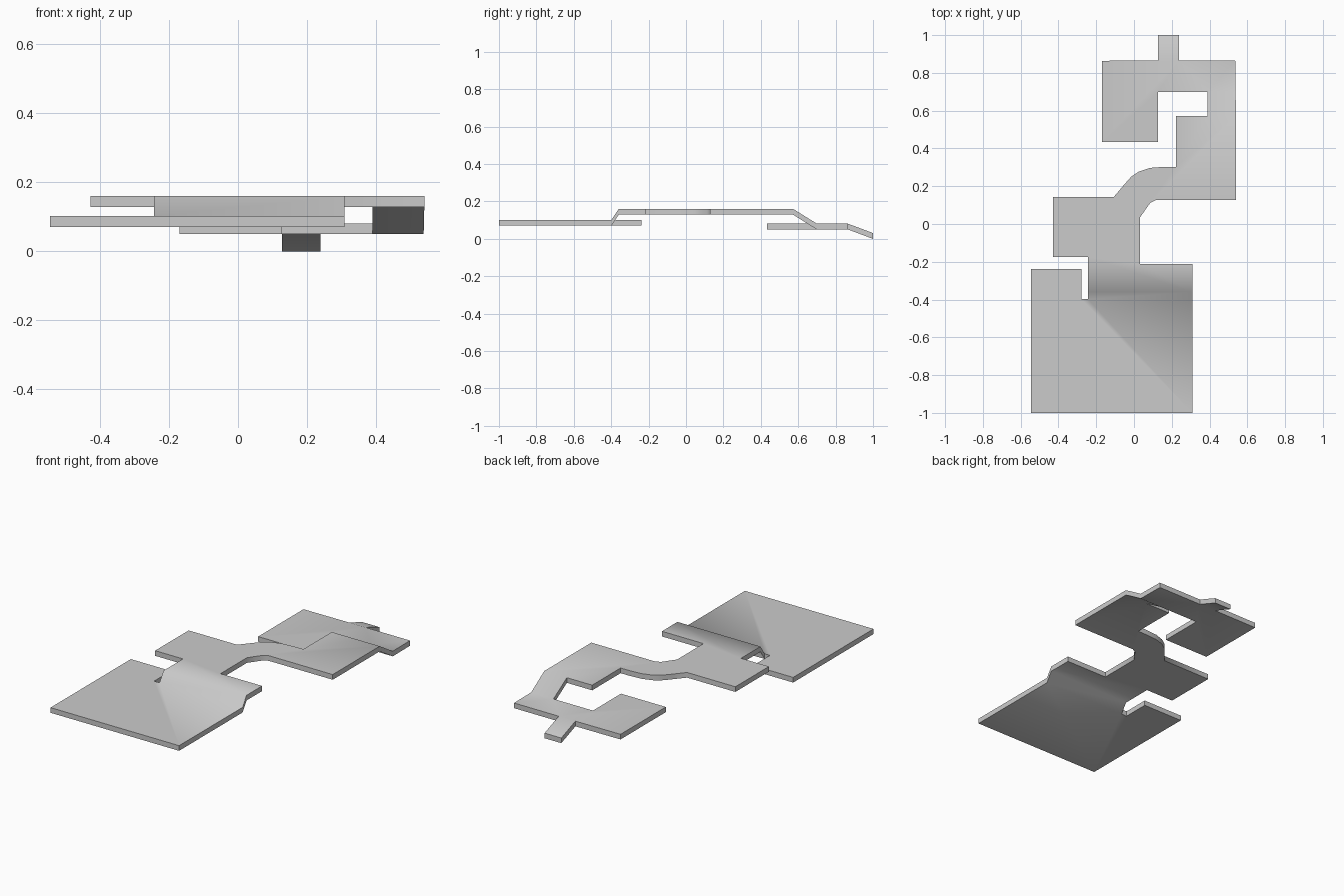
import bpy, bmesh, math

if "Cube" in bpy.data.objects:
    bpy.data.objects.remove(bpy.data.objects["Cube"])

T = 0.031                      # sheet thickness
FRONT, HIGH, BACK = 0.102, 0.16, 0.081   # top heights of the three levels


def level(points, z):
    return [(x, y, z) for x, y in points]


def ramp(x0, x1, y0, y1, z0, z1):
    return [(x0, y0, z0), (x1, y0, z0), (x1, y1, z1), (x0, y1, z1)]


def bent_sheet(name, panels):
    """Join panels along shared edges and give them vertical thickness."""
    bm = bmesh.new()
    for pts in panels:
        bm.faces.new([bm.verts.new(p) for p in pts])
    bmesh.ops.remove_doubles(bm, verts=bm.verts[:], dist=0.0005)
    faces, rim = bm.faces[:], [e for e in bm.edges if e.is_boundary]
    low = {v: bm.verts.new((v.co.x, v.co.y, v.co.z - T)) for v in bm.verts[:]}
    for f in faces:
        bm.faces.new([low[v] for v in reversed(f.verts)])
    for e in rim:
        a, b = e.verts
        bm.faces.new([a, b, low[b], low[a]])
    bmesh.ops.recalc_face_normals(bm, faces=bm.faces[:])
    mesh = bpy.data.meshes.new(name)
    bm.to_mesh(mesh)
    bm.free()
    ob = bpy.data.objects.new(name, mesh)
    bpy.context.collection.objects.link(ob)
    bpy.context.view_layer.objects.active = ob
    ob.select_set(True)
    bpy.ops.object.shade_smooth_by_angle(angle=math.radians(60))
    return ob


# Low front pad with a side flap beside the slot
front_pad = level([(-.545, -1), (.309, -1), (.309, -.398), (-.243, -.398),
                   (-.279, -.398), (-.279, -.238), (-.545, -.238)], FRONT)
front_ramp = ramp(-.243, .309, -.398, -.36, FRONT, HIGH)

# Raised middle: side tab, curved neck and square pad
middle = level([(-.243, -.36), (.309, -.36), (.309, -.213), (.033, -.213),
                (.033, .037), (.06, .075), (.086, .112), (.115, .127),
                (.54, .127), (.54, .573), (.39, .573), (.222, .573),
                (.222, .303), (.165, .303), (.085, .297), (.025, .277),
                (-.015, .25), (-.05, .211), (-.107, .143), (-.428, .143),
                (-.428, -.175), (-.243, -.175)], HIGH)
back_ramp = ramp(.39, .538, .573, .70, HIGH, BACK)
back_ramp[1] = (.54, .573, HIGH)

# Low back strip with the returning pad
back_pad = level([(.39, .70), (.538, .70), (.536, .866), (.239, .866),
                  (.128, .866), (-.17, .864), (-.17, .434), (.128, .434),
                  (.128, .70)], BACK)
end_tab = ramp(.128, .239, .866, 1.0, BACK, T)

bent_sheet("bent_contact_plate",
           [front_pad, front_ramp, middle, back_ramp, back_pad, end_tab])
